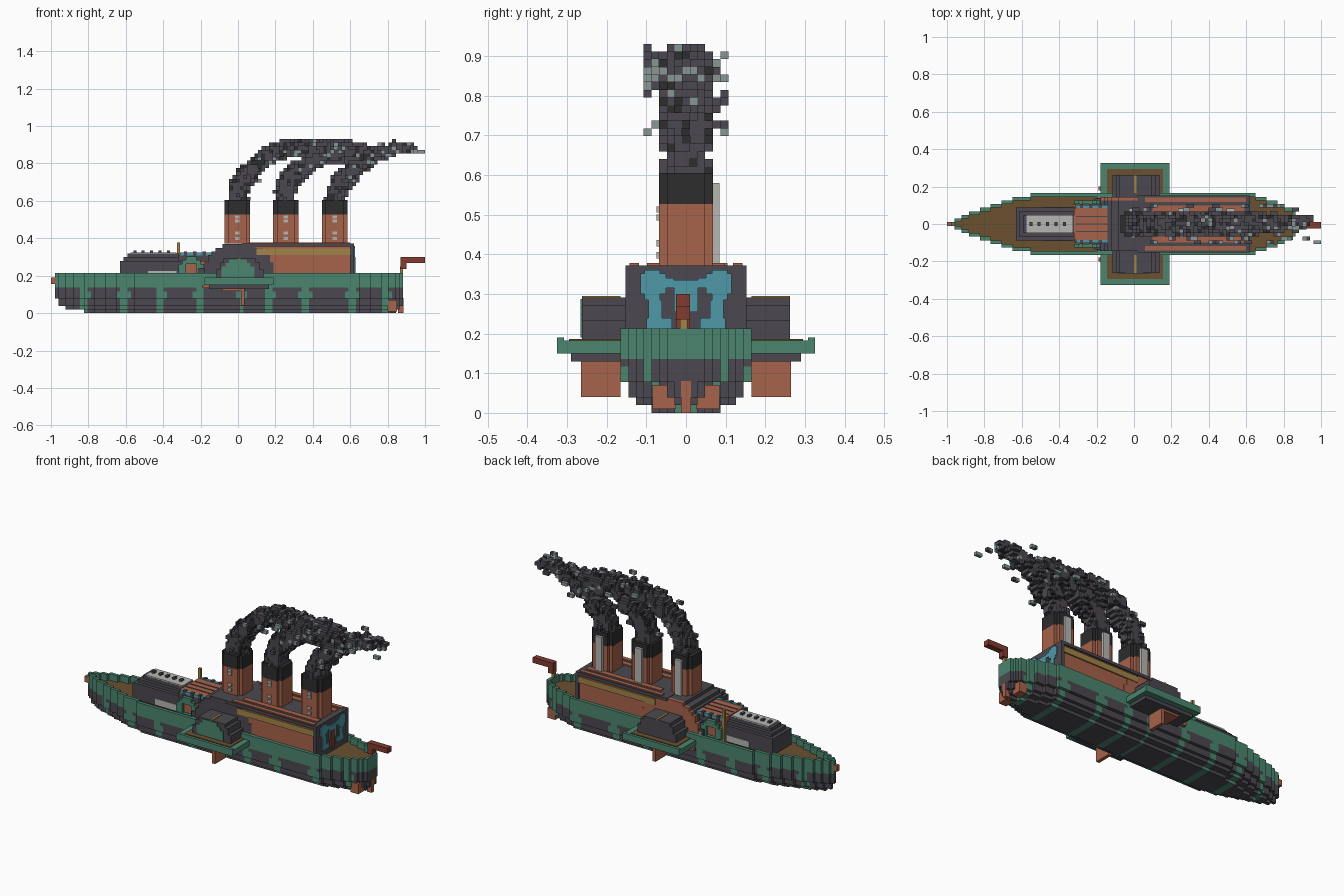
import bpy, bmesh, math, random
from mathutils import Vector

random.seed(4)
if "Cube" in bpy.data.objects:
    bpy.data.objects.remove(bpy.data.objects["Cube"])

U = 0.0194  # block size
COLOURS = {
    "green": (0.07, 0.235, 0.16), "charcoal": (0.07, 0.066, 0.08),
    "copper": (0.39, 0.125, 0.07), "black": (0.026, 0.026, 0.026),
    "deck_brown": (0.147, 0.08, 0.03), "tan": (0.36, 0.23, 0.065),
    "blue": (0.08, 0.32, 0.39), "light_grey": (0.47, 0.47, 0.45),
    "smoke_grey": (0.25, 0.31, 0.3), "dark_red": (0.22, 0.045, 0.03)}
MATS = {}
for label, rgb in COLOURS.items():
    m = bpy.data.materials.new(label)
    m.use_nodes = True
    m.diffuse_color = (*rgb, 1)
    m.node_tree.nodes["Principled BSDF"].inputs["Base Color"].default_value = (*rgb, 1)
    MATS[label] = m


def finish(name, bm, colours):
    mesh = bpy.data.meshes.new(name)
    bm.to_mesh(mesh)
    bm.free()
    for c in colours:
        mesh.materials.append(MATS[c])
    ob = bpy.data.objects.new(name, mesh)
    bpy.context.collection.objects.link(ob)
    return ob


def box(name, colour, x, y, z, mirror=False):
    """Box from (min, max) pairs; mirror adds the copy at -y."""
    bm = bmesh.new()
    for s in ((1, -1) if mirror else (1,)):
        vs = bmesh.ops.create_cube(bm, size=1)["verts"]
        for v in vs:
            v.co = Vector((sum(x) / 2 + v.co.x * (x[1] - x[0]),
                           s * sum(y) / 2 + v.co.y * (y[1] - y[0]),
                           sum(z) / 2 + v.co.z * (z[1] - z[0])))
    return finish(name, bm, [colour])


def blocks(name, cells, origin=(0, 0, 0)):
    """Outer skin of a set of grid blocks, {(i, j, k): colour}."""
    bm = bmesh.new()
    colours = sorted(set(cells.values()))
    cache = {}

    def vert(p):
        if p not in cache:
            cache[p] = bm.verts.new([o + (a - s) * U for a, s, o in zip(p, (.5, .5, 0), origin)])
        return cache[p]

    for cell, colour in cells.items():
        for axis in range(3):
            for side in (0, 1):
                near = list(cell)
                near[axis] += 2 * side - 1
                if tuple(near) in cells:
                    continue
                ring = []
                for a, b in ((0, 0), (1, 0), (1, 1), (0, 1)):
                    p = list(cell)
                    p[axis] += side
                    p[(axis + 1) % 3] += a
                    p[(axis + 2) % 3] += b
                    ring.append(vert(tuple(p)))
                f = bm.faces.new(ring if side else ring[::-1])
                f.material_index = colours.index(colour)
    return finish(name, bm, colours)


def lerp(points, t):
    for (a, va), (b, vb) in zip(points, points[1:]):
        if a <= t <= b:
            return va + (vb - va) * (t - a) / (b - a)
    return -1


# Hull: stepped layers, raised bulwark, painted frames
OUTLINE = [(-.985, .005), (-.9, .05), (-.8, .085), (-.7, .12), (-.6, .147), (-.5, .166),
           (.63, .166), (.7, .14), (.8, .1), (.885, .05)]
RIBS = (-.82, -.61, -.41, -.21, .02, .17, .36, .61, .79)
INSET = [4, 2, 1, 1]


def half(i):
    w = lerp(OUTLINE, i * U)
    return -1 if w < 0 else int(w / U)


hull = {}
for i in range(-52, 52):
    for k in range(11):
        w = half(i) - (INSET[k] if k < len(INSET) else 0)
        for j in range(-w, w + 1):
            edge = abs(j) == w or half(i - 1) < abs(j) or half(i + 1) < abs(j)
            if k > 8 and not edge:
                continue
            rib = any(abs(i * U - r) < (.032 if k in (4, 5) else .018) for r in RIBS)
            hull[i, j, k] = ("green" if edge and k > 6 or rib and k < 7
                             else "deck_brown" if k == 8 else "charcoal")
blocks("hull", hull)
box("bow_ornament", "copper", (-1, -.975), (-.012, .012), (.155, .19))
box("rudder", "copper", (.855, .885), (-.012, .012), (0, .08))
box("stern_screws", "copper", (.8, .85), (.025, .085), (.01, .07), True)
box("flag_pole", "tan", (.865, .882), (-.015, .004), (.19, .25))
box("flag", "dark_red", (.9, 1), (-.025, .01), (.268, .3))
box("flag_hoist", "dark_red", (.868, .9), (-.025, .01), (.235, .3))

# Paddle platforms and wheels on both sides
box("platform_support", "charcoal", (-.155, .165), (.15, .29), (.13, .152), True)
box("platform", "green", (-.18, .19), (.15, .325), (.15, .182), True)
box("platform_deck", "deck_brown", (-.145, .155), (.16, .295), (.18, .186), True)
box("platform_rail", "green", (-.18, .19), (.308, .325), (.18, .19), True)
box("paddle_lower", "copper", (.015, .035), (.165, .265), (.04, .14), True)
box("paddle_front", "copper", (-.085, .03), (.165, .265), (.118, .138), True)
box("paddle_arm", "copper", (-.19, -.08), (.18, .2), (.133, .15), True)


def arch(name, colour, cx, radius, j0, j1, top, face=None):
    """Stepped half-round casing running across the ship."""
    cells = {}
    for i in range(-12, 13):
        for k in range(9, top):
            if math.hypot(i * U, (k - 9) * U) < radius:
                for j in range(j0, j1 + 1):
                    cells[i, j, k] = face if face and j == j1 else colour
    return blocks(name, cells, (cx, 0, 0))


arch("left_paddle_box", "charcoal", .01, .125, 8, 13, 15)
arch("right_paddle_box", "charcoal", .01, .125, -13, -8, 15)
arch("bridge_casing", "charcoal", .005, .195, -7, 7, 19, "copper")
box("paddle_box_strip", "tan", (0, .014), (.165, .262), (.288, .295), True)

# Half-round badge on the front paddle box
badge = {(i, 0, k): "green" for i in range(-4, 5) for k in range(5) if math.hypot(i, k) < 4.7}
plate = blocks("paddle_box_badge", badge, (0, 0, .19))
for v in plate.data.vertices:
    v.co.y = -.262 + v.co.y * .4

# Aft cabin with side bands, roof strips and stern windows
box("aft_cabin", "copper", (.08, .61), (-.142, .142), (.17, .36))
box("aft_side_band", "tan", (.1, .6), (.138, .15), (.31, .345), True)
box("aft_cabin_roof", "charcoal", (.02, .62), (-.152, .152), (.355, .372))
box("aft_roof_outer_strip", "copper", (.06, .6), (.118, .142), (.37, .378), True)
box("aft_roof_inner_strip", "copper", (.1, .59), (.066, .098), (.37, .378), True)
box("aft_cabin_stern_wall", "charcoal", (.6, .62), (-.152, .152), (.17, .36))
WINDOWS = [((.05, .115), (.3, .352)), ((.065, .105), (.285, .36)), ((.035, .1), (.21, .24)),
           ((.06, .095), (.24, .285)), ((.0, .03), (.255, .335)), ((.03, .05), (.315, .34))]
for n, (y, z) in enumerate(WINDOWS):
    box(f"stern_window_{n + 1}", "blue", (.618, .625), y, z, True)
box("stern_door", "dark_red", (.62, .629), (-.025, .01), (.2, .3))

# Middle cabin between bridge and forward cabin
box("middle_cabin", "copper", (-.32, -.1), (-.085, .085), (.17, .322))
box("middle_side_wall", "charcoal", (-.32, -.11), (.08, .1), (.275, .31), True)
box("middle_window_row", "blue", (-.31, -.12), (.085, .102), (.308, .325), True)
for x in (-.29, -.24, -.19, -.14):
    box("middle_rail_post", "charcoal", (x, x + .018), (.086, .106), (.3, .33), True)
for y in (-.04, 0, .04):
    box("middle_roof_seam", "charcoal", (-.31, -.11), (y - .003, y + .003), (.32, .325))
wheel = {(i, s * 6, k): "green" for i in range(-3, 4) for k in range(-3, 4) for s in (1, -1)
         if 1.9 < math.hypot(i, k) < 3.4}
blocks("drive_wheels", wheel, (-.25, 0, .225))
box("short_mast", "tan", (-.325, -.31), (.09, .105), (.17, .378))
box("locker", "light_grey", (-.2, -.15), (.1, .14), (.17, .225))
box("deck_crate", "charcoal", (-.21, -.17), (.1, .135), (.17, .24), True)

# Forward cabin with rounded roof
fore = {}
for i in range(-33, -15):
    for k in range(9, 16):
        w = (4, 4, 4, 4, 4, 3, 2)[k - 9]
        if i < -32 + max(0, k - 13):
            continue
        for j in range(-w, w + 1):
            fore[i, j, k] = "charcoal"
blocks("forward_cabin", fore, (0, 0, .008))
box("forward_roof_panel", "light_grey", (-.575, -.33), (-.048, .048), (.312, .325))
box("forward_side_panel", "light_grey", (-.48, -.33), (.085, .092), (.19, .226), True)
for n in range(5):
    x = -.56 + n * .045
    box("roof_vent", "charcoal", (x, x + .016), (-.012, .012), (.32, .336))

# Funnels with black caps, vent pipes and light patches
FUNNELS = (-.004, .256, .517)
for n, x in enumerate(FUNNELS):
    cells = {(i, j, k): "black" if k > 7 else "copper"
             for i in range(-3, 4) for j in range(-3, 4) for k in range(12)
             if abs(i) + abs(j) < 6}
    blocks(f"funnel_{n + 1}", cells, (x, 0, .372))
    box(f"funnel_pipe_{n + 1}", "light_grey", (x - .022, x + .022), (.066, .084), (.372, .58))
    for z in (.39, .42, .485, .505):
        box(f"funnel_patch_{n + 1}", "light_grey", (x - .012, x + .012), (-.075, -.066), (z, z + .016))

# Drifting smoke: blocky trails of (x, z) points
TRAILS = [
    [(-.004, .6), (-.005, .66), (.05, .74), (.15, .83), (.28, .88), (.6, .87)],
    [(.256, .6), (.265, .67), (.33, .75), (.44, .83), (.7, .86)],
    [(.517, .6), (.535, .66), (.6, .74), (.72, .83), (.84, .87), (.95, .87)]]
smoke = {}
for path in TRAILS:
    for (xa, za), (xb, zb) in zip(path, path[1:]):
        steps = max(2, int(math.hypot(xb - xa, zb - za) / .025))
        for s in range(steps):
            x, z = (a + (b - a) * s / steps for a, b in ((xa, xb), (za, zb)))
            far = max(0, (z - .72) * 2) + max(0, x - .6)
            r = 3.1 - far * 1.6
            cx, cz = round(x / U), round(z / U)
            cy = random.randint(-1, 1) if z > .7 else 0
            for i in range(-3, 4):
                for j in range(-3, 4):
                    for k in range(-2, 3):
                        if math.sqrt(i * i + j * j + k * k) + random.random() * (.3 + far) < r:
                            pick = random.random()
                            tone = "smoke_grey" if pick < far * .25 else "black" if pick > .5 + z * .4 else "charcoal"
                            smoke.setdefault((cx + i, cy + j, cz + k), tone)
            # stray puffs at the sides
            if z > .7 and random.random() < .5:
                puff = (cx + random.randint(-2, 2), random.choice((-5, -4, 4, 5)), cz + random.randint(-2, 2))
                for d in (0, 1):
                    smoke[puff[0] + d, puff[1], puff[2]] = random.choice(("charcoal", "smoke_grey"))
blocks("smoke", smoke)
